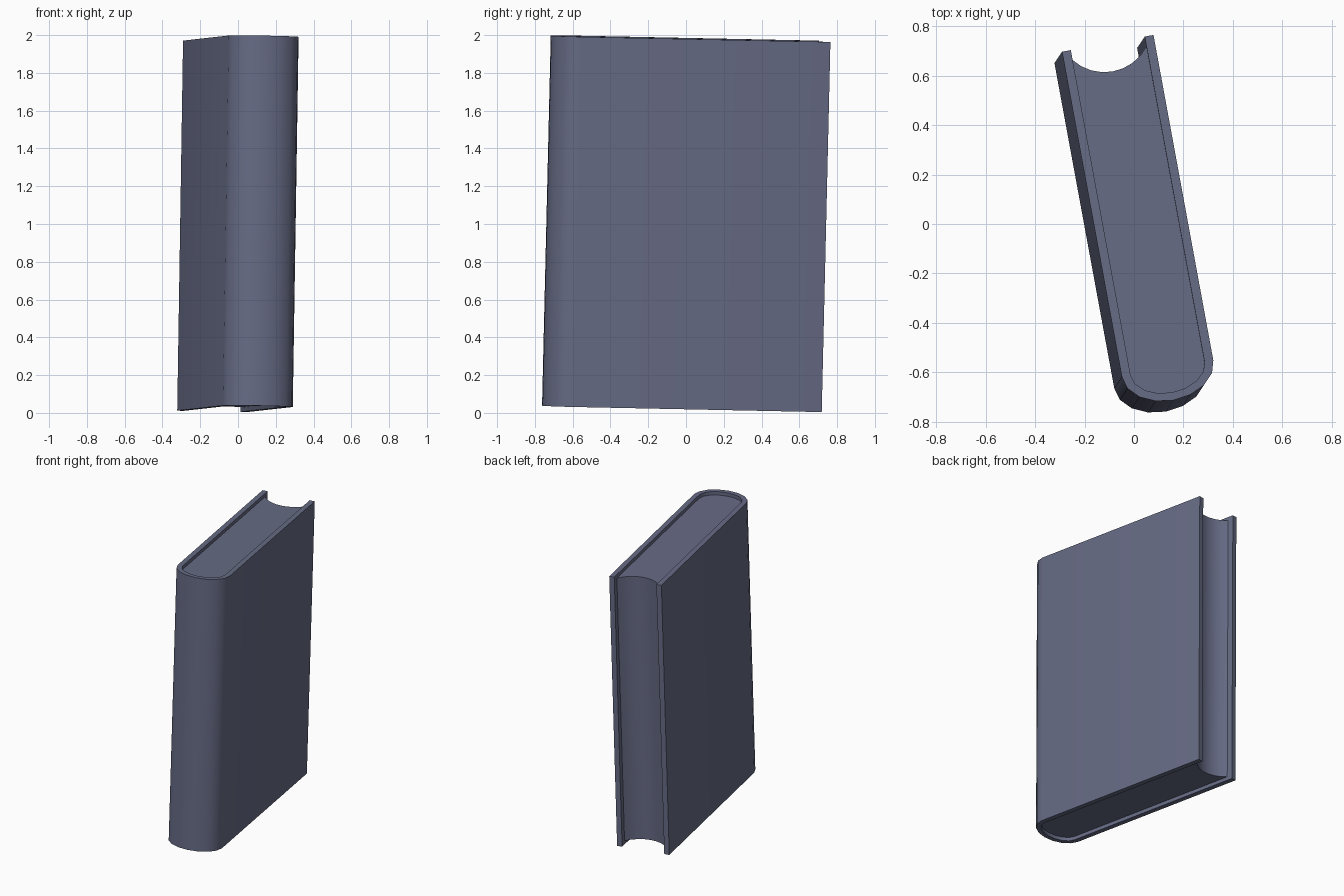
import bpy, bmesh, math
from mathutils import Matrix, Vector

cube = bpy.data.objects.get("Cube")
if cube:
    bpy.data.objects.remove(cube, do_unlink=True)

HALF_W, BOARD = 0.188, 0.036       # half thickness of the book, board thickness
HEIGHT, RECESS = 1.96, 0.025       # cover height, page inset at each end
SPINE_Y, BACK_Y = -0.6, 0.738      # where the spine curve starts, fore-edge of boards
INNER_W = HALF_W - BOARD

mat = bpy.data.materials.new("slate_blue")
mat.use_nodes = True
colour = (0.135, 0.148, 0.235, 1)
mat.diffuse_color = colour
mat.node_tree.nodes["Principled BSDF"].inputs["Base Color"].default_value = colour

# Leaning pose of the whole book
up = Vector((0.0157, 0.0235, 1)).normalized()
turn = math.radians(10.4)
depth = Vector((-math.sin(turn), math.cos(turn), 0))
depth = (depth - up * depth.dot(up)).normalized()
side = depth.cross(up)
pose = Matrix.Translation((0.012, -0.018, 1.0025)) @ Matrix((side, depth, up)).transposed().to_4x4()


def spine_arc(half, bulge, steps=8):
    """Rounded spine from the -x side to the +x side."""
    return [(-half * math.cos(math.pi * i / steps),
             SPINE_Y - bulge * math.sin(math.pi * i / steps)) for i in range(steps + 1)]


def fore_edge_arc(half, end_y, sag, steps=8):
    """Hollow fore-edge of the pages from the +x side to the -x side."""
    r = (half * half + sag * sag) / (2 * sag)
    span = math.asin(half / r)
    return [(r * math.sin(a), end_y - sag + r - r * math.cos(a))
            for a in (span * (1 - 2 * i / steps) for i in range(steps + 1))]


def prism(name, outline, height):
    bm = bmesh.new()
    face = bm.faces.new([bm.verts.new((x, y, -height / 2)) for x, y in outline])
    new = bmesh.ops.extrude_face_region(bm, geom=[face])["geom"]
    bmesh.ops.translate(bm, vec=(0, 0, height),
                        verts=[v for v in new if isinstance(v, bmesh.types.BMVert)])
    bmesh.ops.recalc_face_normals(bm, faces=bm.faces)
    mesh = bpy.data.meshes.new(name)
    bm.to_mesh(mesh)
    bm.free()
    mesh.materials.append(mat)
    obj = bpy.data.objects.new(name, mesh)
    bpy.context.collection.objects.link(obj)
    obj.matrix_world = pose
    bpy.ops.object.select_all(action="DESELECT")
    obj.select_set(True)
    bpy.context.view_layer.objects.active = obj
    bpy.ops.object.shade_smooth_by_angle(angle=math.radians(35))
    return obj


outer = spine_arc(HALF_W, 0.13)
inner = spine_arc(INNER_W, 0.098)

# Cover: both boards and the rounded spine in one U-shaped shell
prism("cover",
      [(-HALF_W, BACK_Y)] + outer + [(HALF_W, BACK_Y), (INNER_W, BACK_Y)]
      + inner[::-1] + [(-INNER_W, BACK_Y)], HEIGHT)

# Page block with a hollow fore-edge
prism("pages", inner + fore_edge_arc(INNER_W, 0.698, 0.075), HEIGHT - 2 * RECESS)
